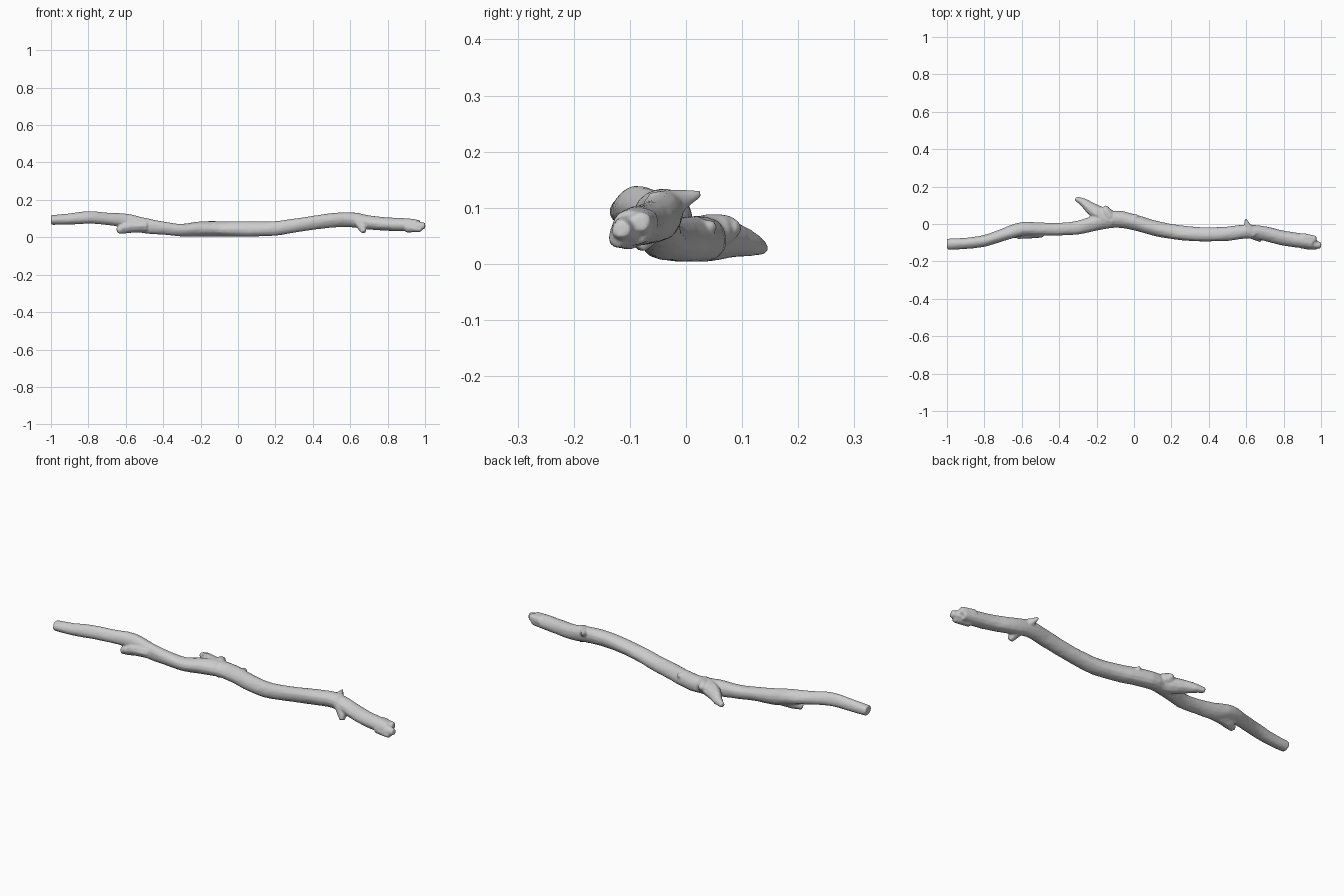
import bpy, bmesh, math, random
from mathutils import Vector

random.seed(4)


def spline(rows, steps):
    """Catmull-Rom interpolation through rows of numbers."""
    rows = [Vector(r) for r in rows]
    pts = [rows[0] * 2 - rows[1]] + rows + [rows[-1] * 2 - rows[-2]]
    out = []
    for i in range(1, len(pts) - 2):
        a, b, c, d = pts[i - 1:i + 3]
        for s in range(steps):
            t = s / steps
            out.append(0.5 * (2 * b + (c - a) * t + (2 * a - 5 * b + 4 * c - d) * t * t
                              + (3 * b - a - 3 * c + d) * t ** 3))
    return out + [rows[-1]]


def limb(bm, rows, sides=14, steps=3, lump=0.04):
    """Sweep an uneven closed tube; each row is x, y, z, side radius, upright radius."""
    path = spline(rows, steps)
    centres = [Vector(p[:3]) for p in path]
    phase = random.uniform(0, 6)
    rings = []
    for i, p in enumerate(path):
        tan = (centres[min(i + 1, len(path) - 1)] - centres[max(i - 1, 0)]).normalized()
        side = tan.cross(Vector((0, 0, 1))).normalized()
        up = side.cross(tan)
        ring = []
        for k in range(sides):
            a = math.tau * k / sides
            w = 1 + lump * math.sin(3 * a + phase + i * 0.25) + random.uniform(-lump, lump) * 0.5
            ring.append(bm.verts.new(centres[i] + side * math.cos(a) * p[3] * w
                                     + up * math.sin(a) * p[4] * w))
        rings.append(ring)
    for r0, r1 in zip(rings, rings[1:]):
        for k in range(sides):
            n = (k + 1) % sides
            bm.faces.new((r0[k], r0[n], r1[n], r1[k]))
    bm.faces.new(rings[0][::-1])
    bm.faces.new(rings[-1])


trunk = [
    (-1.00, -.107, .092, .029, .026), (-.90, -.103, .097, .030, .030),
    (-.80, -.090, .105, .031, .034), (-.70, -.058, .098, .033, .033),
    (-.60, -.028, .088, .037, .038), (-.50, -.028, .063, .035, .041),
    (-.40, -.028, .050, .034, .035), (-.30, -.019, .039, .036, .034),
    (-.20, .008, .045, .042, .040), (-.10, .028, .044, .046, .040),
    (0, .010, .043, .042, .041), (.10, -.020, .043, .041, .040),
    (.20, -.041, .047, .040, .039), (.30, -.053, .062, .039, .037),
    (.40, -.056, .078, .038, .037), (.50, -.052, .091, .038, .039),
    (.60, -.040, .095, .037, .040), (.70, -.050, .079, .039, .038),
    (.80, -.075, .070, .040, .036), (.90, -.090, .066, .039, .035),
    (.955, -.098, .063, .037, .032)]

# each stub: points with one radius
stubs = [
    # forked side branch and the lump beside it
    [(-.11, .020, .046, .042), (-.18, .050, .046, .041), (-.235, .086, .042, .032),
     (-.27, .115, .035, .023), (-.312, .137, .028, .012)],
    [(-.13, .040, .055, .034), (-.15, .075, .062, .026), (-.143, .095, .066, .010)],
    # broken stub under the left bend
    [(-.49, -.036, .060, .035), (-.57, -.044, .058, .034), (-.615, -.052, .046, .027),
     (-.646, -.060, .034, .015)],
    [(-.58, -.040, .060, .030), (-.622, -.074, .048, .012)],
    # thorn at the right bend
    [(.64, -.050, .095, .036), (.61, -.015, .112, .022), (.597, .026, .125, .006)],
    # hanging stub on the right
    [(.65, -.055, .080, .033), (.665, -.072, .050, .023), (.672, -.085, .027, .013)],
    # small bud near the middle
    [(0, .02, .055, .030), (.012, .052, .070, .008)],
    # splintered right end
    [(.90, -.098, .060, .032), (.96, -.109, .060, .026), (1.0, -.116, .062, .016)],
    [(.90, -.078, .072, .030), (.95, -.081, .073, .023), (.975, -.080, .075, .017)],
    [(.90, -.103, .052, .028), (.95, -.116, .048, .022), (.982, -.122, .042, .014)]]

bm = bmesh.new()
limb(bm, trunk)
for s in stubs:
    limb(bm, [(x, y, z, r, r) for x, y, z, r in s], sides=10, lump=0.06)
bmesh.ops.recalc_face_normals(bm, faces=bm.faces)
mesh = bpy.data.meshes.new("fallen_branch")
bm.to_mesh(mesh)
bm.free()
branch = bpy.data.objects.new("fallen_branch", mesh)
bpy.context.collection.objects.link(branch)

# fuse trunk and stubs into one skin and soften the joints
fuse = branch.modifiers.new("fuse", 'REMESH')
fuse.mode = 'VOXEL'
fuse.voxel_size = 0.005
fuse.use_smooth_shade = True
soften = branch.modifiers.new("soften", 'SMOOTH')
soften.factor = 0.5
soften.iterations = 4
